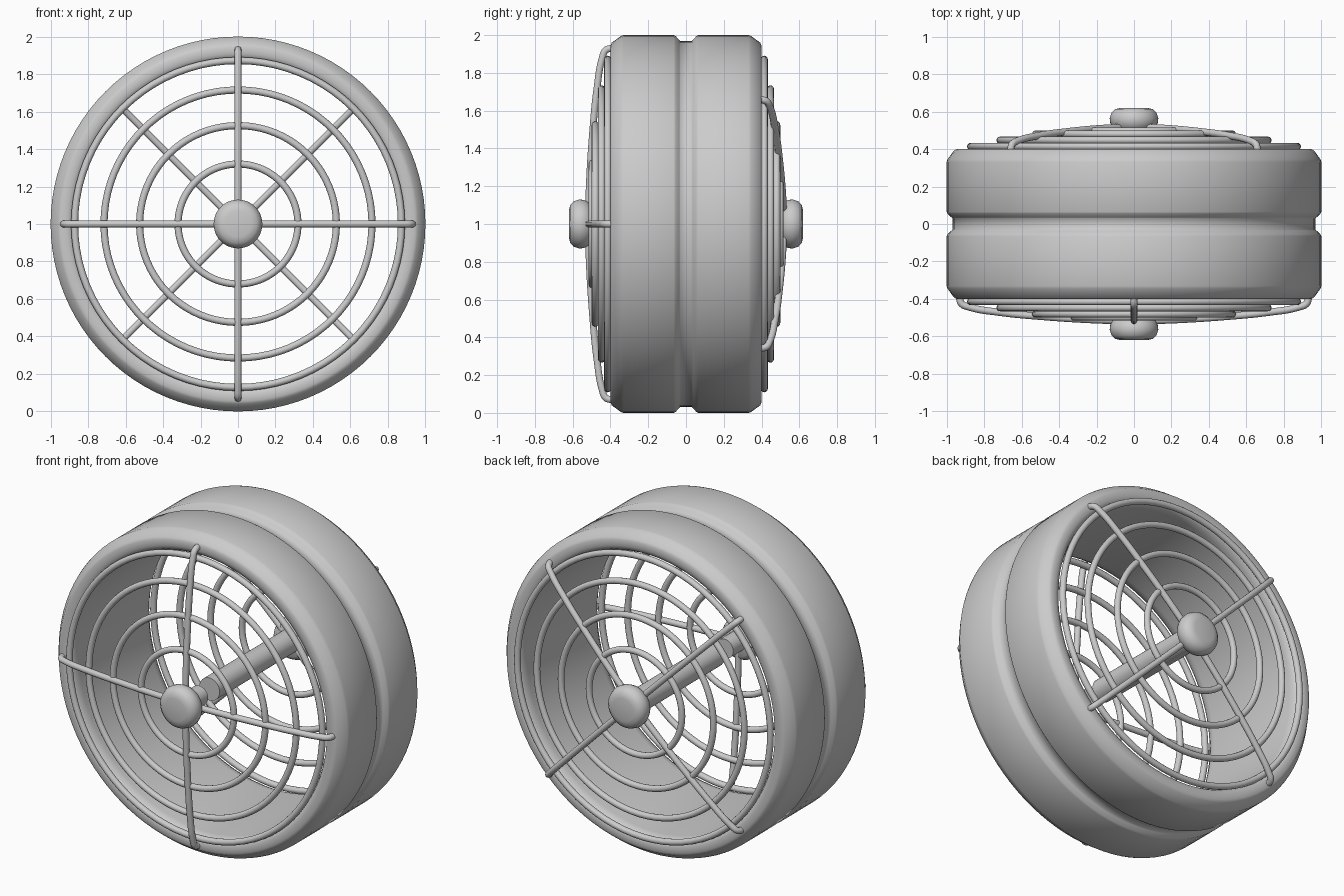
import bpy, bmesh
from math import pi, sin, cos, radians
from mathutils import Matrix, Vector

cube = bpy.data.objects.get("Cube")
if cube:
    bpy.data.objects.remove(cube)

CENTRE = Vector((0, 0, 1))
WIRE = 0.019


def smooth(obj, angle):
    bpy.ops.object.select_all(action='DESELECT')
    obj.select_set(True)
    bpy.context.view_layer.objects.active = obj
    bpy.ops.object.shade_smooth_by_angle(angle=radians(angle))


def lathe(name, profile, closed=False, steps=96, angle=50):
    """Spin a (radius, y) profile around the horizontal y axis."""
    bm = bmesh.new()
    verts = [bm.verts.new((r, y, 0)) for r, y in profile]
    edges = [bm.edges.new(pair) for pair in zip(verts, verts[1:])]
    if closed:
        edges.append(bm.edges.new((verts[-1], verts[0])))
    bmesh.ops.spin(bm, geom=verts + edges, cent=(0, 0, 0), axis=(0, 1, 0),
                   angle=2 * pi, steps=steps, use_merge=True)
    bmesh.ops.remove_doubles(bm, verts=bm.verts, dist=0.0001)
    bmesh.ops.recalc_face_normals(bm, faces=bm.faces)
    mesh = bpy.data.meshes.new(name)
    bm.to_mesh(mesh)
    bm.free()
    obj = bpy.data.objects.new(name, mesh)
    obj.location = CENTRE
    bpy.context.collection.objects.link(obj)
    smooth(obj, angle)
    return obj


def wire_ring(name, radius, y):
    bpy.ops.mesh.primitive_torus_add(major_radius=radius, minor_radius=WIRE,
                                     major_segments=80, minor_segments=12,
                                     location=CENTRE + Vector((0, y, 0)),
                                     rotation=(pi / 2, 0, 0))
    obj = bpy.context.object
    obj.name = name
    smooth(obj, 60)


def spoke(name, path, turn, side):
    """Bent wire running from the hub out to the rim."""
    curve = bpy.data.curves.new(name, 'CURVE')
    curve.dimensions = '3D'
    curve.bevel_depth = WIRE
    curve.bevel_resolution = 3
    curve.use_fill_caps = True
    curve.resolution_u = 6
    spline = curve.splines.new('BEZIER')
    spline.bezier_points.add(len(path) - 1)
    for point, (r, y) in zip(spline.bezier_points, path):
        point.co = (r * cos(turn), side * y, r * sin(turn))
        point.handle_left_type = point.handle_right_type = 'AUTO'
    obj = bpy.data.objects.new(name, curve)
    obj.location = CENTRE
    bpy.context.collection.objects.link(obj)
    bpy.ops.object.select_all(action='DESELECT')
    obj.select_set(True)
    bpy.context.view_layer.objects.active = obj
    bpy.ops.object.convert(target='MESH')
    smooth(bpy.context.object, 60)


# Round housing: grooved outside, chamfered rims, open bore
half = [(0.968, 0.03), (0.975, 0.036), (0.995, 0.055), (1, 0.065), (1, 0.33),
        (0.995, 0.345), (0.96, 0.393), (0.945, 0.4), (0.91, 0.4),
        (0.885, 0.39), (0.868, 0.36), (0.865, 0.33)]
lathe("housing", [(r, -y) for r, y in reversed(half)] + half, closed=True)

# Domed wire guards on both openings, the back one turned by 45 degrees
rings = [(0.32, 0.497), (0.525, 0.48), (0.715, 0.447), (0.872, 0.414)]
arm = [(0, 0.517), (0.2, 0.512), (0.5, 0.493), (0.72, 0.471),
       (0.88, 0.443), (0.92, 0.425), (0.932, 0.39)]
hub = [(0, 0.62), (0.07, 0.62), (0.1, 0.613), (0.12, 0.595), (0.13, 0.565),
       (0.127, 0.54), (0.115, 0.515), (0.095, 0.5), (0, 0.5)]

for label, side, offset in (("front", -1, 0), ("back", 1, pi / 4)):
    for i, (radius, y) in enumerate(rings):
        wire_ring(f"{label}_guard_ring_{i + 1}", radius, side * y)
    for i in range(4):
        spoke(f"{label}_guard_spoke_{i + 1}", arm, offset + i * pi / 2, side)
    lathe(f"{label}_hub", [(r, side * y) for r, y in hub], steps=40)

# Shaft on the back hub and a short stub behind the front hub
for name, r, y0, y1 in (("shaft", 0.07, -0.28, 0.52),
                        ("front_stub", 0.06, -0.52, -0.38)):
    lathe(name, [(0, y0), (r, y0), (r, y1), (0, y1)], steps=32)
